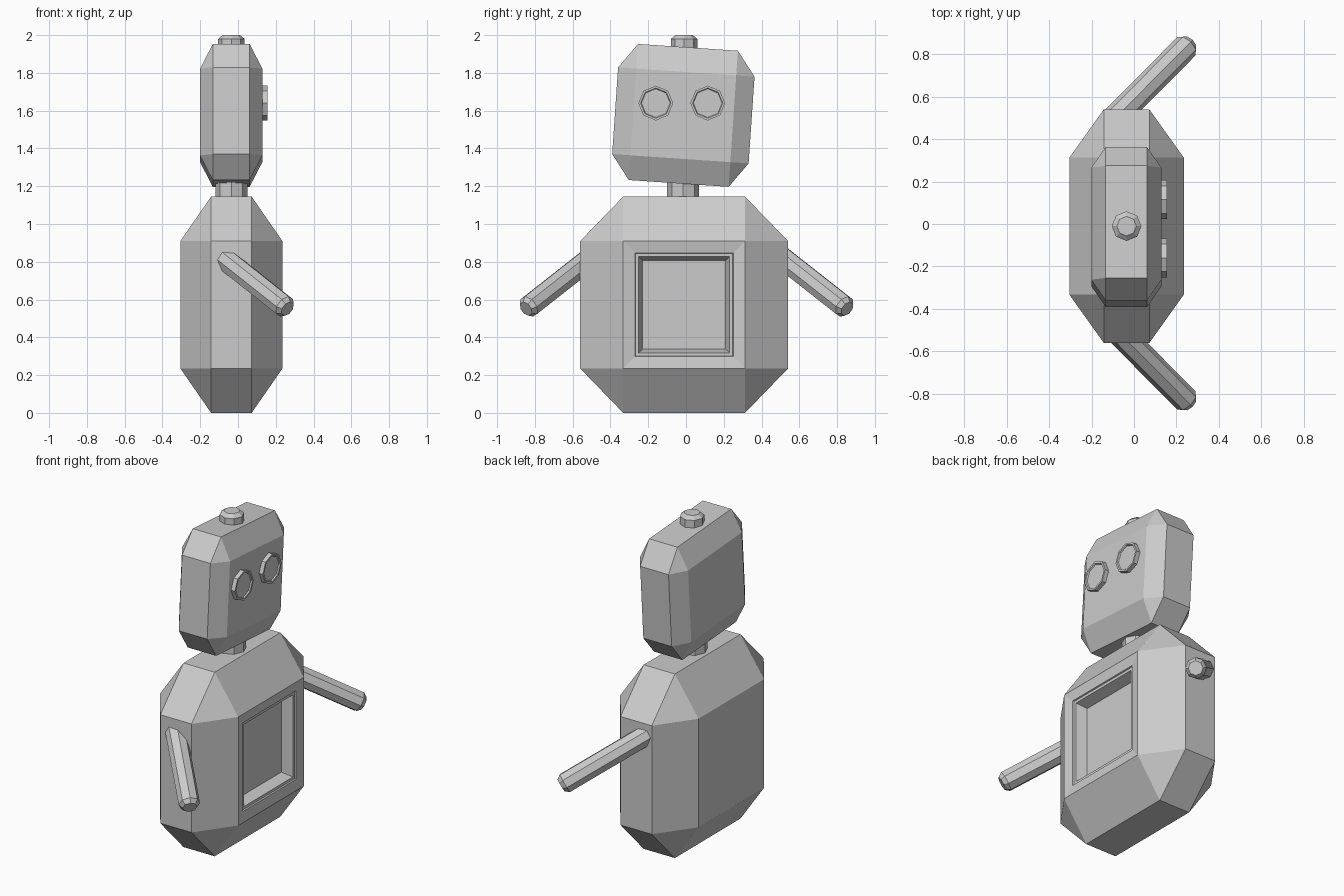
import bpy, bmesh
from math import radians, cos, sin, pi
from itertools import product
from mathutils import Vector, Matrix

if "Cube" in bpy.data.objects:
    bpy.data.objects.remove(bpy.data.objects["Cube"])


def finish(name, bm):
    bmesh.ops.recalc_face_normals(bm, faces=bm.faces)
    me = bpy.data.meshes.new(name)
    bm.to_mesh(me)
    bm.free()
    ob = bpy.data.objects.new(name, me)
    bpy.context.collection.objects.link(ob)
    return ob


def chamfer_box(outer, inner):
    """Box with all edges chamfered and triangular corners."""
    bm = bmesh.new()
    for s in product((-1, 1), repeat=3):
        for axis in range(3):
            bm.verts.new([s[i] * (outer[i] if i == axis else inner[i]) for i in range(3)])
    bmesh.ops.convex_hull(bm, input=bm.verts)
    bmesh.ops.dissolve_limit(bm, angle_limit=0.01, verts=bm.verts, edges=bm.edges)
    bmesh.ops.recalc_face_normals(bm, faces=bm.faces)
    return bm


def rod(name, start, direction, rings, sides=8):
    """Lofted polygon rings (distance, radius) along a direction."""
    bm = bmesh.new()
    loops = []
    for d, r in rings:
        loops.append([bm.verts.new((r * cos(2 * pi * i / sides), r * sin(2 * pi * i / sides), d))
                      for i in range(sides)])
    for a, b in zip(loops, loops[1:]):
        for i in range(sides):
            j = (i + 1) % sides
            bm.faces.new((a[i], a[j], b[j], b[i]))
    bm.faces.new(loops[0][::-1])
    bm.faces.new(loops[-1])
    rot = Vector(direction).to_track_quat('Z', 'Y').to_matrix().to_4x4()
    bm.transform(Matrix.Translation(start) @ rot)
    return finish(name, bm)


# Body with framed, recessed chest panel on its +x face
bm = chamfer_box((0.27, 0.55, 0.5725), (0.1075, 0.3225, 0.3375))
chest = max(bm.faces, key=lambda f: f.calc_center_median().x)
for thickness, depth in ((0.088, -0.01), (0.004, -0.008), (0.024, 0), (0.03, -0.065)):
    bmesh.ops.inset_individual(bm, faces=[chest], thickness=thickness, depth=depth)
body = finish("body", bm)
body.location = (-0.035, -0.01, 0.5725)

# Tilted head
head = finish("head", chamfer_box((0.165, 0.362, 0.361), (0.0975, 0.265, 0.23)))
head.location = (-0.036, -0.014, 1.575)
head.rotation_euler.x = radians(-3.9)

# Neck and knob on top of the head
rod("neck", (-0.035, -0.015, 1.1), (0, 0, 1), [(0, 0.085), (0.16, 0.085)])
rod("top_knob", (-0.035, -0.01, 1.9), (0, 0, 1), [(0, 0.07), (0.08, 0.07), (0.1, 0.046)])

# Eyes with a thin rim
for side, y in (("left", 0.115), ("right", -0.16)):
    rod(side + "_eye", (0.115, y, 1.64), (1, 0, 0),
        [(0, 0.092), (0.04, 0.092), (0.04, 0.08), (0.032, 0.076)])

# Arms reaching forward and down
for side, s in (("left", 1), ("right", -1)):
    start = Vector((-0.1, s * 0.485, 0.835))
    tip = Vector((0.262, s * 0.85, 0.548))
    length = (tip - start).length
    rod(side + "_arm", start + Vector((0, 0.003, 0.003)), tip - start,
        [(0, 0.061), (length - 0.025, 0.061), (length, 0.042)])
